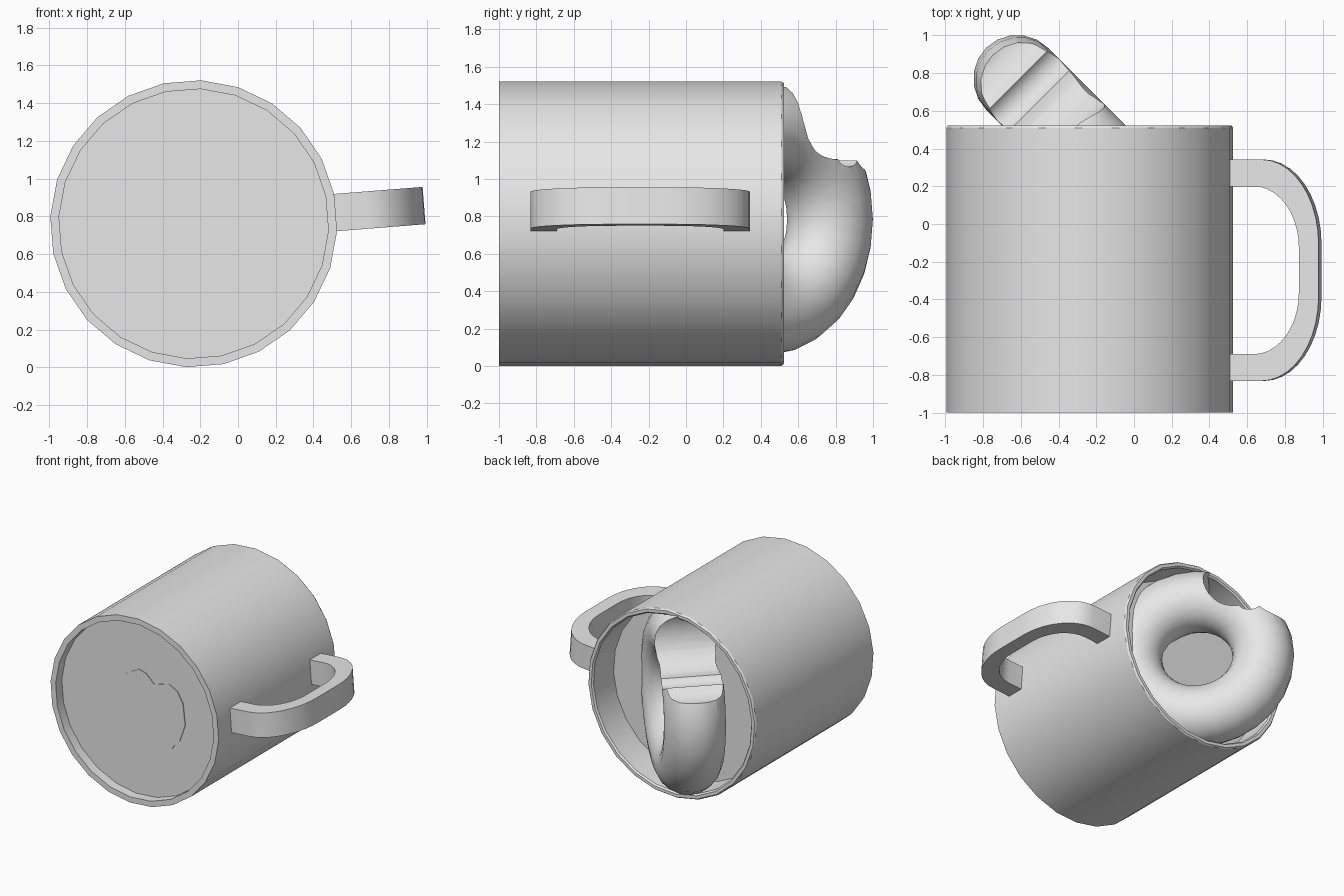
import bpy, bmesh, math
from mathutils import Matrix, Vector

cube = bpy.data.objects.get("Cube")
if cube:
    bpy.data.objects.remove(cube, do_unlink=True)

# One plain grey for every part
grey = bpy.data.materials.new("plain_grey")
grey.use_nodes = True
grey.diffuse_color = (0.8, 0.8, 0.8, 1)
grey.node_tree.nodes["Principled BSDF"].inputs["Base Color"].default_value = (0.8, 0.8, 0.8, 1)

MUG_X, MUG_Z = -0.235, 0.761
SIDES = 24
START = math.radians(-3)


def finish(obj, angle=30):
    obj.data.materials.clear()
    obj.data.materials.append(grey)
    bpy.ops.object.select_all(action='DESELECT')
    obj.select_set(True)
    bpy.context.view_layer.objects.active = obj
    bpy.ops.object.shade_smooth_by_angle(angle=math.radians(angle))


def add_object(name, bm):
    bmesh.ops.recalc_face_normals(bm, faces=bm.faces)
    mesh = bpy.data.meshes.new(name)
    bm.to_mesh(mesh)
    bm.free()
    obj = bpy.data.objects.new(name, mesh)
    bpy.context.collection.objects.link(obj)
    return obj


def turned(name, profile):
    """Turn (radius, y) points about the mug's axis and cap both ends."""
    bm = bmesh.new()
    rings = []
    for r, y in profile:
        angles = [START + math.tau * i / SIDES for i in range(SIDES)]
        rings.append([bm.verts.new((MUG_X + r * math.cos(a), y, MUG_Z + r * math.sin(a)))
                      for a in angles])
    for a, b in zip(rings, rings[1:]):
        for i in range(SIDES):
            j = (i + 1) % SIDES
            bm.faces.new((a[i], a[j], b[j], b[i]))
    bm.faces.new(rings[0])
    bm.faces.new(rings[-1])
    return add_object(name, bm)


# Mug lying on its side, opening to the back, with a recessed base
FLOOR = -0.92
finish(turned("mug_body", [(0.715, FLOOR), (0.715, -1), (0.761, -1), (0.761, 0.51),
                           (0.752, 0.523), (0.727, 0.523), (0.716, 0.51), (0.716, -0.88)]))

# Drink surface inside the mug
finish(turned("drink_surface", [(0.716, 0.24), (0.716, 0.25)]))

# Handle: matching inner and outer arcs, given height, then turned onto one facet
MID_Y, HALF_H, STEPS = -0.245, 0.099, 10


def arc(root, x0, dx, flat, dy):
    half = [(root, flat + dy)]
    for i in range(STEPS + 1):
        a = math.pi / 2 * (1 - i / STEPS)
        half.append((x0 + dx * math.cos(a), flat + dy * math.sin(a)))
    return half + [(x, -y) for x, y in reversed(half)]


outer = arc(0.745, 0.92, 0.305, 0.14, 0.447)
inner = arc(0.745, 0.88, 0.24, 0.12, 0.325)
bm = bmesh.new()
loops = []
for o, n in zip(outer, inner):
    loops.append([bm.verts.new((p[0], MID_Y + p[1], h)) for p, h in
                  ((o, -HALF_H), (o, HALF_H), (n, HALF_H), (n, -HALF_H))])
for a, b in zip(loops, loops[1:]):
    for i in range(4):
        j = (i + 1) % 4
        bm.faces.new((a[i], a[j], b[j], b[i]))
bm.faces.new(loops[0])
bm.faces.new(loops[-1])
bm.transform(Matrix.Translation((MUG_X, 0, MUG_Z)) @ Matrix.Rotation(math.radians(-4.5), 4, 'Y'))
finish(add_object("handle", bm))

# Ring cake standing on edge in the mug, turned 45 degrees
s = math.sqrt(0.5)
frame = Matrix(((-s, 0, s), (s, 0, s), (0, 1, 0))).to_4x4()
frame = Matrix.Translation((-0.27, 0.42, 0.785)) @ frame
bpy.ops.mesh.primitive_torus_add(major_segments=28, minor_segments=20,
                                 major_radius=0.495, minor_radius=0.232)
cake = bpy.context.object
cake.name = "ring_cake"
cake.data.transform(frame)

# Bite taken from its upper rim by a row of round cutters
for u, v, r in ((0.32, 0.58, 0.26), (0.41, 0.38, 0.1), (0.63, 0.46, 0.205)):
    bpy.ops.mesh.primitive_cylinder_add(vertices=32, radius=r, depth=1)
    cutter = bpy.context.object
    cutter.name = "bite_cutter"
    cutter.hide_render = True
    cutter.data.transform(frame @ Matrix.Translation((u, v, 0)))
    mod = cake.modifiers.new("bite", 'BOOLEAN')
    mod.operation = 'DIFFERENCE'
    mod.solver = 'EXACT'
    mod.object = cutter
    bpy.context.view_layer.objects.active = cake
    bpy.ops.object.modifier_apply(modifier=mod.name)
    bpy.data.objects.remove(cutter, do_unlink=True)
finish(cake)

# Thin uneven patch on the base
outline = [(-0.62, 0.6), (-0.61, 0.7), (-0.5, 0.85), (-0.37, 1.0), (-0.25, 1.07), (-0.18, 1.05),
           (-0.11, 0.98), (0.02, 1.02), (0.1, 0.98), (0.15, 0.89), (0.17, 0.72), (0.12, 0.58),
           (0.04, 0.49), (-0.13, 0.44), (-0.3, 0.46), (-0.45, 0.46), (-0.56, 0.51)]
bm = bmesh.new()
face = bm.faces.new([bm.verts.new((x, FLOOR, z)) for x, z in outline])
out = bmesh.ops.extrude_face_region(bm, geom=[face])
moved = [v for v in out["geom"] if isinstance(v, bmesh.types.BMVert)]
bmesh.ops.translate(bm, verts=moved, vec=Vector((0, -0.006, 0)))
finish(add_object("base_patch", bm))
